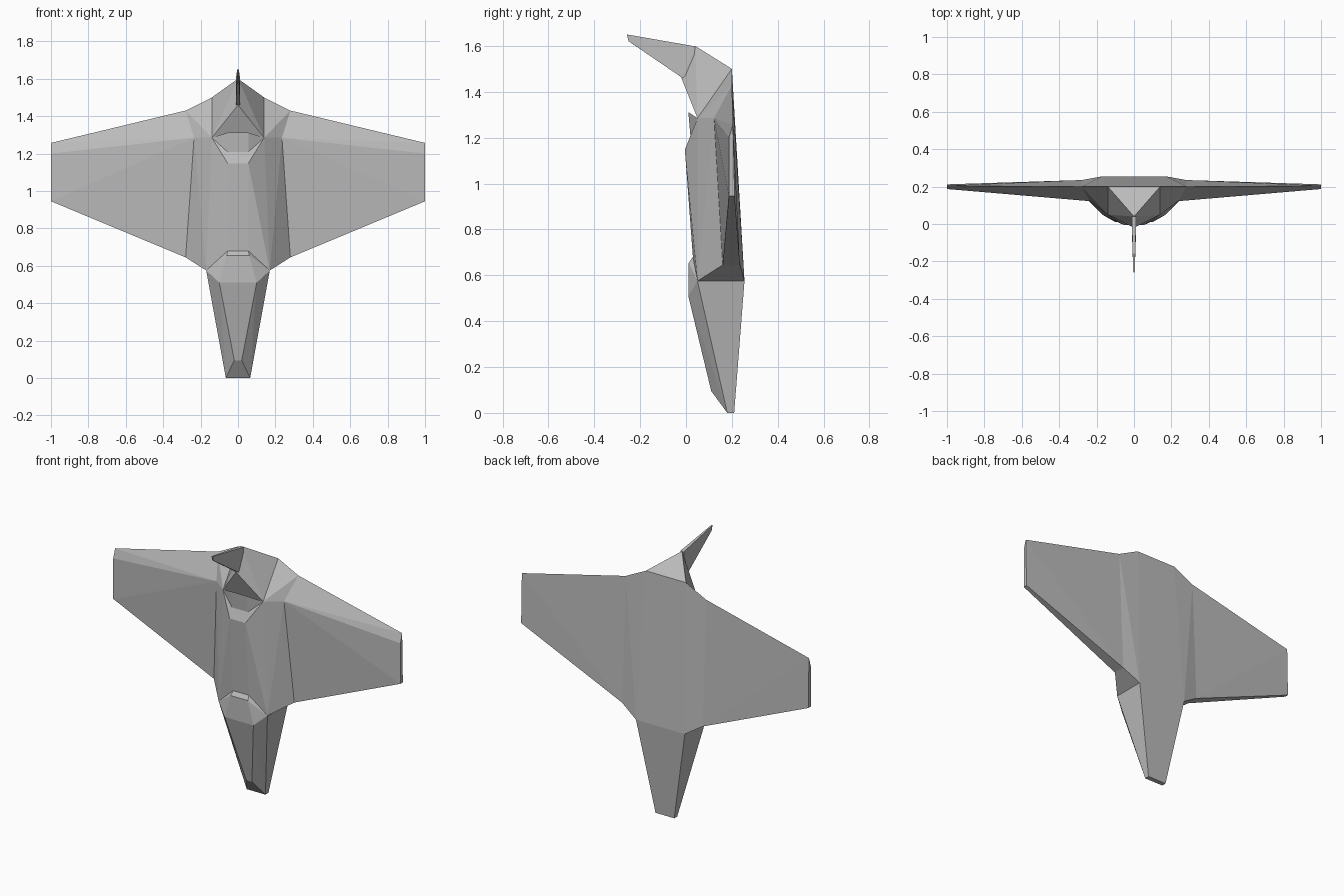
import bpy
import bmesh
import math

cube = bpy.data.objects.get("Cube")
if cube:
    bpy.data.objects.remove(cube, do_unlink=True)

grey = bpy.data.materials.new("plain_grey")
grey.use_nodes = True
colour = (0.5, 0.5, 0.5, 1)
grey.diffuse_color = colour
grey.node_tree.nodes["Principled BSDF"].inputs["Base Color"].default_value = colour


def both(*points):
    """Return the points together with their mirror images."""
    return list(points) + [(-x, y, z) for x, y, z in points if x]


def faceted(name, points):
    """Flat-faced solid stretched over a few corner points."""
    bm = bmesh.new()
    for p in points:
        bm.verts.new(p)
    hull = bmesh.ops.convex_hull(bm, input=bm.verts)
    spare = {v for v in hull["geom_interior"] + hull["geom_unused"]
             if isinstance(v, bmesh.types.BMVert)}
    bmesh.ops.delete(bm, geom=list(spare), context="VERTS")
    bmesh.ops.dissolve_limit(bm, angle_limit=math.radians(0.5),
                             verts=bm.verts, edges=bm.edges)
    bmesh.ops.recalc_face_normals(bm, faces=bm.faces)
    mesh = bpy.data.meshes.new(name)
    bm.to_mesh(mesh)
    bm.free()
    mesh.materials.append(grey)
    obj = bpy.data.objects.new(name, mesh)
    bpy.context.collection.objects.link(obj)
    return obj


# Corners shared between neighbouring parts (left side)
shoulder_low = (0.17, 0.05, 0.575)
shoulder_high = (0.14, 0.05, 1.285)
belly_low = (0.17, 0.255, 0.575)
belly_high = (0.14, 0.2, 1.5)
brow = (0.1, 0.01, 0.51)
spine_low = (0.055, 0.03, 0.68)
spine_high = (0.055, -0.005, 1.148)
root_lead_top = (0.28, 0.16, 0.645)
root_lead_under = (0.28, 0.235, 0.645)
root_ridge = (0.235, 0.122, 1.285)
root_trail = (0.28, 0.2, 1.43)

# Fuselage
faceted("nose", both(shoulder_low, belly_low, brow, (0.02, 0.11, 0.095),
                     (0.065, 0.18, 0), (0.065, 0.21, 0)))
faceted("windscreen", both(shoulder_low, brow, (0.06, 0.012, 0.655), spine_low))
faceted("fuselage", both(shoulder_low, shoulder_high, belly_low, belly_high,
                         spine_low, spine_high))
faceted("rear_lip", both(shoulder_high, (0.055, 0.01, 1.312), (0.055, 0.02, 1.2)))
faceted("tail", both(shoulder_high, belly_high, (0, -0.02, 1.46), (0, 0.04, 1.6)))

# Tail fin, thinning toward its tip
faceted("tail_fin", both((0.012, -0.015, 1.46), (0.012, 0.04, 1.598),
                         (0.012, 0.03, 1.5), (0.004, -0.25, 1.62),
                         (0.004, -0.258, 1.65)))

# Wings
root = [shoulder_low, shoulder_high, belly_low, belly_high, root_lead_top,
        root_lead_under, root_ridge, root_trail]
outer = [root_lead_top, root_lead_under, root_ridge, root_trail,
         (1, 0.187, 0.945), (1, 0.212, 0.945), (1, 0.187, 1.2), (1, 0.205, 1.257)]
for side, sign in (("left", 1), ("right", -1)):
    for part, points in (("wing_root", root), ("wing", outer)):
        faceted(f"{side}_{part}", [(sign * x, y, z) for x, y, z in points])
